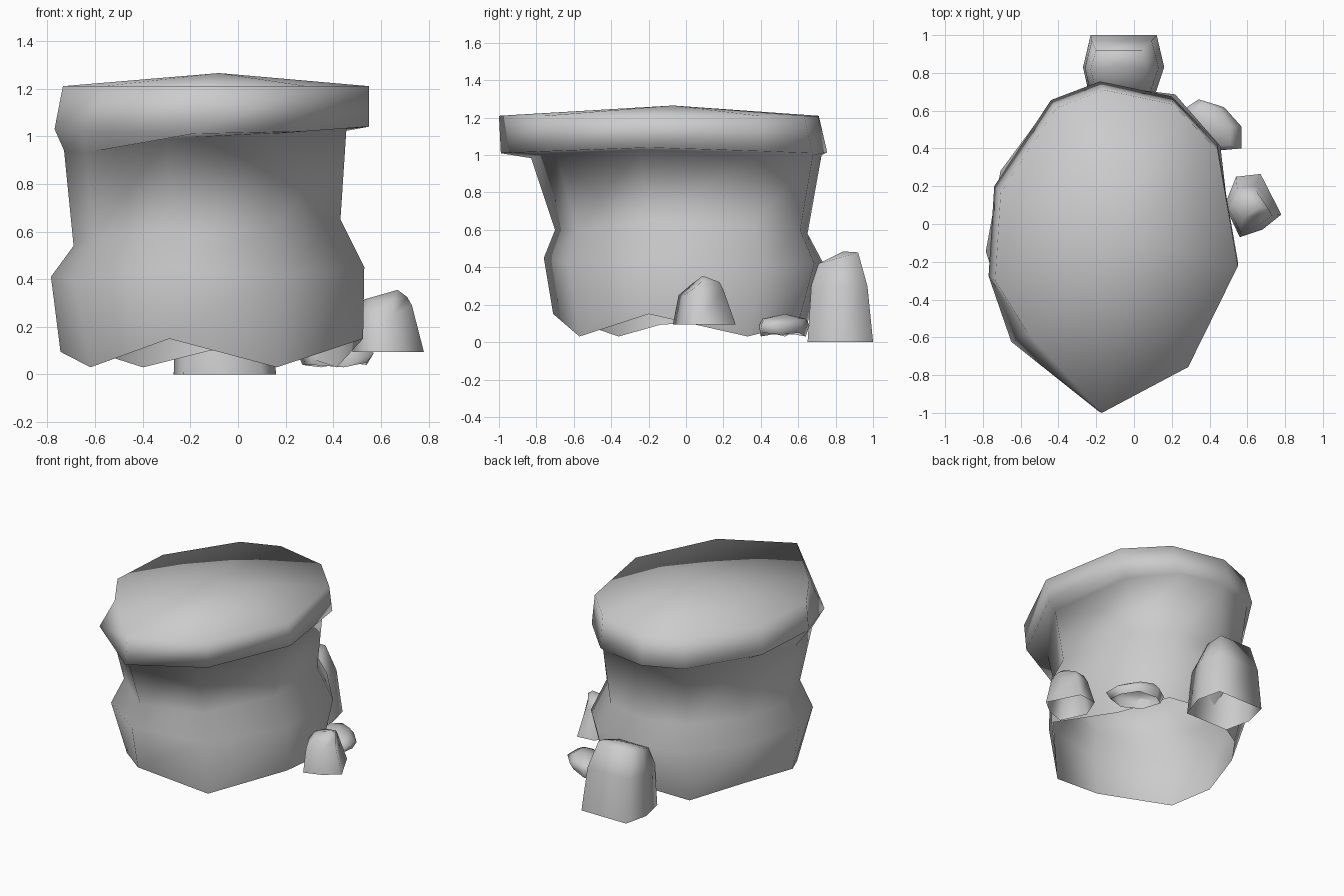
import bpy, bmesh

# Plan outlines of the big boulder, clockwise from the back: cap edge and body
CAP = [(-.18, .76), (.20, .68), (.44, .43), (.55, -.20), (.28, -.75),
       (-.19, -1.0), (-.65, -.63), (-.77, -.28), (-.74, .20), (-.44, .66)]
CAP_TOP = CAP[:6] + [(-.59, -.57)] + CAP[7:]
BODY = [(-.12, .65), (.20, .60), (.41, .33), (.52, -.20), (.16, -.57),
        (-.29, -.71), (-.62, -.36), (-.745, -.13), (-.62, .24), (-.40, .53)]
# Fuller body outline for the belly and above
UPPER = [(-.12, .65), (.22, .61), (.45, .36), (.52, -.20), (.19, -.59),
         (-.28, -.71), (-.65, -.42), (-.745, -.15), (-.67, .24), (-.42, .56)]


def fit(outline, x0, x1, y0, y1, z):
    """Stretch an outline into a bounding rectangle; z is a number or one per point."""
    xs, ys = [p[0] for p in outline], [p[1] for p in outline]
    zs = z if isinstance(z, list) else [z] * len(outline)
    return [((x0 + (x - min(xs)) / (max(xs) - min(xs)) * (x1 - x0)),
             (y0 + (y - min(ys)) / (max(ys) - min(ys)) * (y1 - y0)), h)
            for (x, y), h in zip(outline, zs)]


def loft(name, rings, apex):
    """Skin stacked rings, close with an apex, leave the underside open, shade smooth."""
    bm = bmesh.new()
    loops = [[bm.verts.new(p) for p in r] for r in rings]
    n = len(loops[0])
    for a, b in zip(loops, loops[1:]):
        for i in range(n):
            j = (i + 1) % n
            bm.faces.new((a[j], a[i], b[i], b[j]))
    tip = bm.verts.new(apex)
    for i in range(n):
        bm.faces.new((loops[-1][(i + 1) % n], loops[-1][i], tip))
    for f in bm.faces:
        f.smooth = True
    me = bpy.data.meshes.new(name)
    bm.to_mesh(me)
    bm.free()
    ob = bpy.data.objects.new(name, me)
    bpy.context.collection.objects.link(ob)
    return ob


# Main boulder: ragged foot, belly, waist, neck and overhanging flat cap
foot = [.10, .10, .03, .15, .03, .15, .03, .095, .10, .03]
belly = [.43, .42, .40, .45, .42, .45, .40, .41, .42, .42]
waist = [.58, .60, .62, .65, .60, .60, .58, .54, .56, .58]
neck = [1.0, 1.0, 1.01, 1.03, 1.01, .99, .93, .94, 1.0, 1.0]
under = [1.015, 1.01, 1.02, 1.04, 1.02, 1.01, 1.02, 1.03, 1.03, 1.02]
loft("boulder", [
    fit(BODY, -.745, .525, -.71, .65, foot),
    fit(UPPER, -.785, .53, -.76, .73, belly),
    fit(UPPER, -.69, .43, -.70, .65, waist),
    fit(UPPER, -.73, .455, -.83, .725, neck),
    fit(CAP, -.77, .55, -.99, .755, under),
    fit(CAP_TOP, -.735, .55, -1.0, .71, 1.21),
], (-.08, -.07, 1.265))

# Tall stone at the back
TALL = [(-.23, 1.0), (.12, 1.0), (.16, .83), (.10, .65), (-.23, .65), (-.27, .83)]
loft("tall_stone", [
    fit(TALL, -.27, .16, .65, 1.0, 0),
    fit(TALL, -.26, .13, .67, .97, .30),
    fit(TALL, -.23, .07, .71, .92, [.48, .48, .45, .42, .42, .46]),
], (-.09, .84, .485))

# Medium stone on the right
MID = [(.54, .25), (.67, .265), (.78, .05), (.68, -.03), (.56, -.07), (.48, .10)]
loft("medium_stone", [
    fit(MID, .48, .78, -.07, .265, .095),
    fit(MID, .50, .73, -.04, .20, [.27, .28, .29, .25, .25, .27]),
    fit(MID, .53, .71, .03, .18, [.315, .32, .325, .31, .31, .315]),
], (.67, .09, .355))

# Flat pebble between them
FLAT = [(.25, .60), (.34, .66), (.47, .62), (.56, .52), (.56, .41), (.45, .40), (.30, .46)]
loft("flat_pebble", [
    fit(FLAT, .27, .54, .40, .64, [.04, .03, .05, .04, .05, .03, .04]),
    fit(FLAT, .25, .57, .39, .66, .09),
    fit(FLAT, .31, .51, .41, .64, .125),
], (.42, .53, .15))
